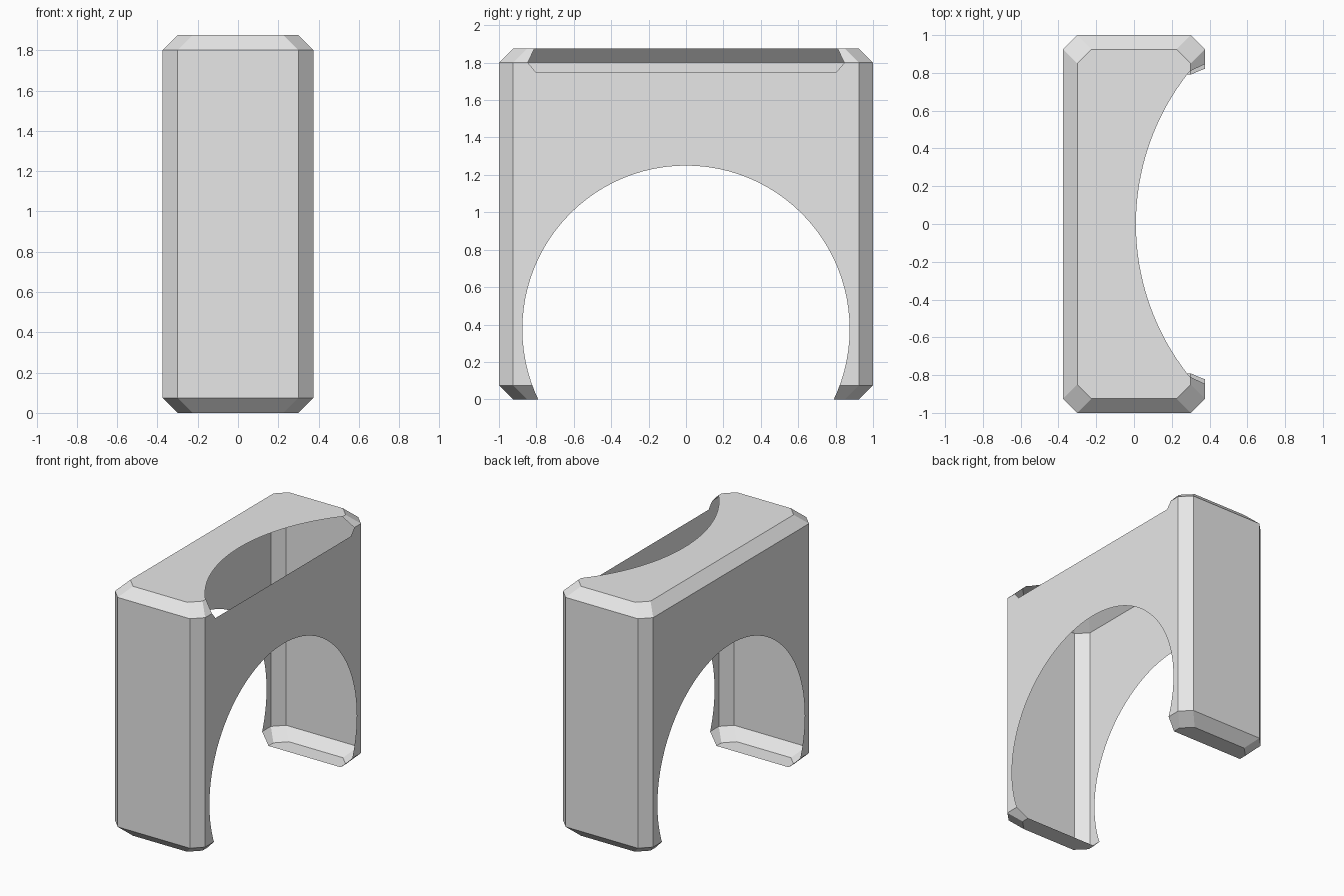
import bpy, bmesh, math

cube = bpy.data.objects.get("Cube")
if cube:
    bpy.data.objects.remove(cube, do_unlink=True)


def make_material(name, rgb):
    mat = bpy.data.materials.new(name)
    mat.use_nodes = True
    mat.diffuse_color = (*rgb, 1)
    mat.node_tree.nodes["Principled BSDF"].inputs["Base Color"].default_value = (*rgb, 1)
    return mat


def loft(name, rings, mat):
    """Closed solid through matching rings of points."""
    bm = bmesh.new()
    loops = [[bm.verts.new(p) for p in ring] for ring in rings]
    n = len(loops[0])
    for low, high in zip(loops, loops[1:]):
        for i in range(n):
            j = (i + 1) % n
            bm.faces.new((low[i], low[j], high[j], high[i]))
    bm.faces.new(loops[0][::-1])
    bm.faces.new(loops[-1])
    bmesh.ops.recalc_face_normals(bm, faces=bm.faces)
    mesh = bpy.data.meshes.new(name)
    bm.to_mesh(mesh)
    bm.free()
    mesh.materials.append(mat)
    obj = bpy.data.objects.new(name, mesh)
    bpy.context.collection.objects.link(obj)
    return obj


WIDTH, LENGTH, HEIGHT, BEVEL = 0.375, 1.0, 1.875, 0.075
grey = make_material("plain grey", (0.8, 0.8, 0.8))
cut = make_material("cut marker", (0.2, 0.2, 0.2))


def clipped_rectangle(inset, z):
    x, y = WIDTH - inset, LENGTH - inset
    ring = []
    for sx, sy in ((1, 1), (-1, 1), (-1, -1), (1, -1)):
        pair = [(sx * x, sy * (y - BEVEL), z), (sx * (x - BEVEL), sy * y, z)]
        ring += pair if sx * sy > 0 else pair[::-1]
    return ring


# Bevelled shell
shell = loft("arched_shell", [clipped_rectangle(BEVEL, 0), clipped_rectangle(0, BEVEL),
                              clipped_rectangle(0, HEIGHT - BEVEL),
                              clipped_rectangle(BEVEL, HEIGHT)], grey)

# Round opening through both broad walls and the base
SIDES, RADIUS = 96, 0.875
arch = loft("arch_cutter", [[(x, RADIUS * math.cos(a * math.tau / SIDES),
                              0.375 + RADIUS * math.sin(a * math.tau / SIDES))
                             for a in range(SIDES)] for x in (-1, 1)], cut)

# Curved scoop in the top, stopping just below the bevel
SCOOP, STEPS = 1.29, 20
reach = math.asin(0.808 / SCOOP)
plan = [(0.01 + SCOOP * (1 - math.cos(a)), SCOOP * math.sin(a))
        for a in (reach * i / STEPS for i in range(-STEPS, STEPS + 1))]
plan = [(0.5, -0.905), *plan, (0.5, 0.905)]
scoop = loft("scoop_cutter", [[(x, y * s, z) for x, y in plan]
                              for z, s in ((1.75, 0.95), (1.8, 1), (2.1, 1))], cut)

for cutter in (arch, scoop):
    cutter.hide_render = True
    mod = shell.modifiers.new(cutter.name, "BOOLEAN")
    mod.operation, mod.solver = "DIFFERENCE", "EXACT"
    mod.material_mode = "TRANSFER"
    mod.object = cutter

# Keep only the thin skin: drop the faces left by the cutters
graph = bpy.context.evaluated_depsgraph_get()
skin = bpy.data.meshes.new_from_object(shell.evaluated_get(graph))
shell.modifiers.clear()
shell.data = skin
bm = bmesh.new()
bm.from_mesh(skin)
inner = [f for f in bm.faces if skin.materials[f.material_index].name == cut.name]
bmesh.ops.delete(bm, geom=inner, context="FACES")
for face in bm.faces:
    face.material_index = 0
bm.to_mesh(skin)
bm.free()
skin.materials.clear()
skin.materials.append(grey)

for cutter in (arch, scoop):
    bpy.data.objects.remove(cutter, do_unlink=True)
bpy.data.materials.remove(cut)
